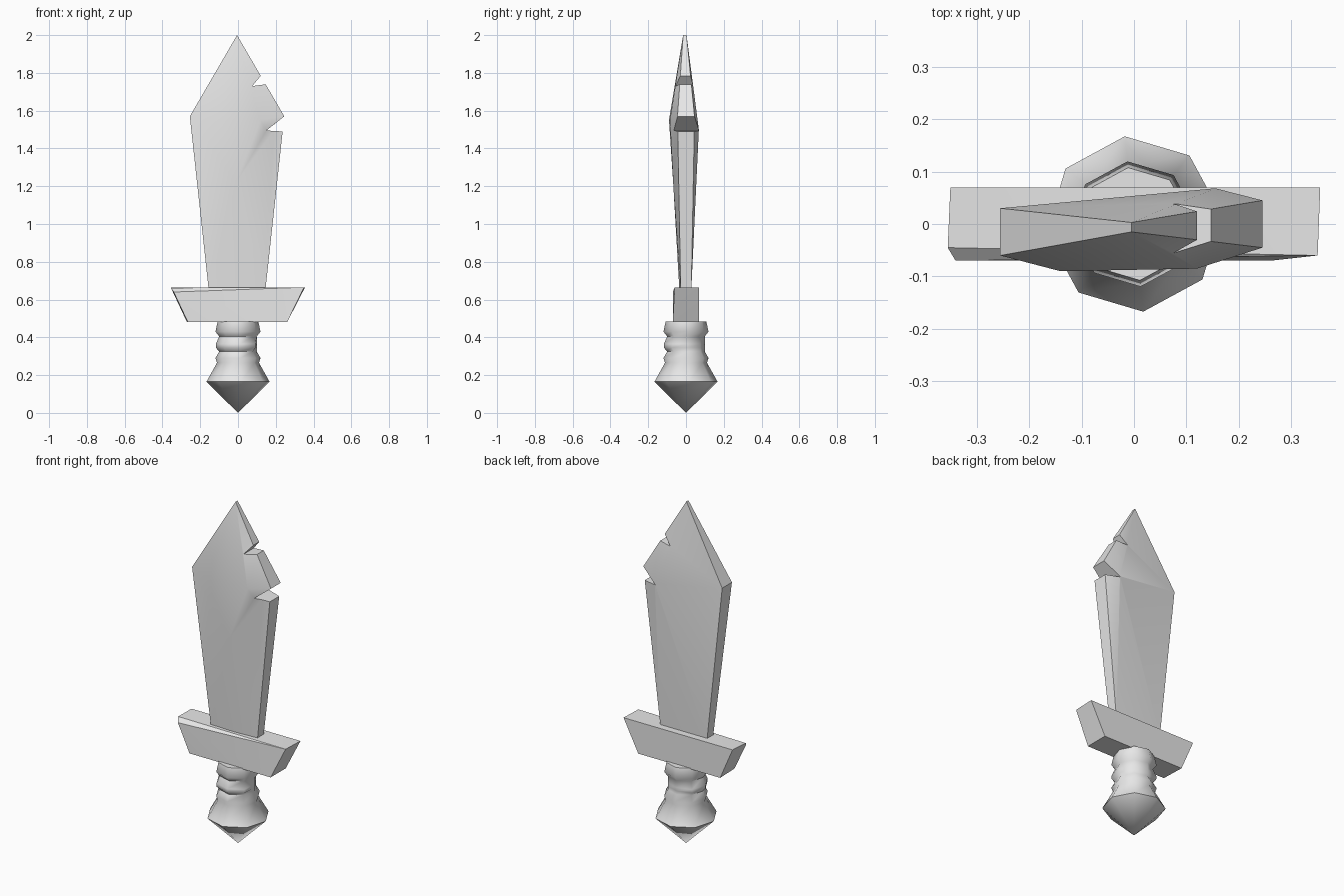
import bpy, bmesh, math

cube = bpy.data.objects.get("Cube")
if cube:
    bpy.data.objects.remove(cube, do_unlink=True)

grey = bpy.data.materials.new("plain_grey")
grey.use_nodes = True
colour = (0.8, 0.8, 0.8, 1)
grey.diffuse_color = colour
grey.node_tree.nodes["Principled BSDF"].inputs["Base Color"].default_value = colour


def make_object(name, bm):
    bmesh.ops.recalc_face_normals(bm, faces=bm.faces[:])
    mesh = bpy.data.meshes.new(name)
    bm.to_mesh(mesh)
    bm.free()
    mesh.materials.append(grey)
    obj = bpy.data.objects.new(name, mesh)
    bpy.context.collection.objects.link(obj)
    return obj


def select_only(obj):
    bpy.ops.object.select_all(action='DESELECT')
    obj.select_set(True)
    bpy.context.view_layer.objects.active = obj


def smooth(obj, degrees):
    select_only(obj)
    bpy.ops.object.shade_smooth_by_angle(angle=math.radians(degrees))


# Blade: rim points as x, z, front y, back y
rim = {
    "low_left": (-0.155, 0.65, -0.028, 0.028),
    "low_right": (0.145, 0.65, -0.028, 0.028),
    "right": (0.245, 1.57, -0.045, 0.045),
    "tip": (-0.005, 2.0, -0.015, 0.003),
    "left": (-0.255, 1.57, -0.06, 0.03),
}
bm = bmesh.new()
front = {k: bm.verts.new((x, f, z)) for k, (x, z, f, b) in rim.items()}
back = {k: bm.verts.new((x, b, z)) for k, (x, z, f, b) in rim.items()}
front["centre"] = bm.verts.new((-0.005, -0.035, 0.65))
front["mid"] = bm.verts.new((-0.01, -0.068, 1.22))
front["ridge_left"] = bm.verts.new((-0.14, -0.09, 1.55))
front["ridge_right"] = bm.verts.new((0.12, -0.085, 1.55))
back_peak = bm.verts.new((0.155, 0.068, 1.5))

# Front facets, the same pattern on both sides of the centre line
for side in ("left", "right"):
    low, ridge = "low_" + side, "ridge_" + side
    for names in ((low, "centre", "mid"), (low, "mid", side),
                  (side, "mid", ridge), (side, ridge, "tip")):
        bm.faces.new([front[n] for n in names])
for end in ("tip", "mid"):
    bm.faces.new([front[n] for n in ("ridge_left", "ridge_right", end)])

# Back facets and narrow edge
keys = list(rim)
for a, b in zip(keys, keys[1:] + keys[:1]):
    bm.faces.new((back[a], back[b], back_peak))
    if a == "low_left":
        bm.faces.new((front[a], front["centre"], front[b], back[b], back[a]))
    else:
        bm.faces.new((front[a], front[b], back[b], back[a]))
blade = make_object("blade", bm)

# Chipped notches cut through the edge
notches = (((0.075, 1.73), (0.175, 1.85), (0.225, 1.75)),
           ((0.15, 1.495), (0.34, 1.645), (0.32, 1.485)))
for corners in notches:
    bm = bmesh.new()
    face = bm.faces.new([bm.verts.new((x, -0.2, z)) for x, z in corners])
    new = bmesh.ops.extrude_face_region(bm, geom=[face])["geom"]
    bmesh.ops.translate(bm, vec=(0, 0.4, 0),
                        verts=[g for g in new if isinstance(g, bmesh.types.BMVert)])
    cutter = make_object("notch_cutter", bm)
    cutter.hide_render = True
    cut = blade.modifiers.new("notch", 'BOOLEAN')
    cut.operation = 'DIFFERENCE'
    cut.solver = 'EXACT'
    cut.object = cutter
    select_only(blade)
    bpy.ops.object.modifier_apply(modifier=cut.name)
    bpy.data.objects.remove(cutter, do_unlink=True)
smooth(blade, 30)

# Guard: tapered block with a worn front corner
bm = bmesh.new()
for co in ((-0.35, 0.07, 0.665), (0.355, 0.07, 0.665), (0.35, -0.06, 0.665),
           (-0.355, -0.045, 0.662), (-0.34, -0.07, 0.64),
           (-0.27, 0.07, 0.48), (0.26, 0.07, 0.48),
           (0.26, -0.07, 0.48), (-0.265, -0.07, 0.48)):
    bm.verts.new(co)
bmesh.ops.convex_hull(bm, input=bm.verts[:])
bmesh.ops.dissolve_limit(bm, angle_limit=0.02, verts=bm.verts[:], edges=bm.edges[:])
smooth(make_object("guard", bm), 30)

# Grip and pommel: eight-sided turned profile as radius, height
profile = ((0.168, 0.165), (0.112, 0.265), (0.12, 0.29), (0.1, 0.325),
           (0.118, 0.345), (0.118, 0.365), (0.1, 0.405), (0.12, 0.43), (0.108, 0.485))
SIDES = 8
bm = bmesh.new()
rings = []
for r, z in profile:
    ring = []
    for i in range(SIDES):
        # The middle band is worn away on the rear left
        radius = 0.1 if i < 3 and 0.34 < z < 0.37 else r
        angle = math.radians(6) + math.tau * i / SIDES
        ring.append(bm.verts.new((radius * math.cos(angle), radius * math.sin(angle), z)))
    rings.append(ring)
point = bm.verts.new((0, 0, 0))
for i in range(SIDES):
    j = (i + 1) % SIDES
    bm.faces.new((point, rings[0][j], rings[0][i]))
    for lower, upper in zip(rings, rings[1:]):
        bm.faces.new((lower[i], lower[j], upper[j], upper[i]))
bm.faces.new(rings[-1])
smooth(make_object("grip_and_pommel", bm), 50)
